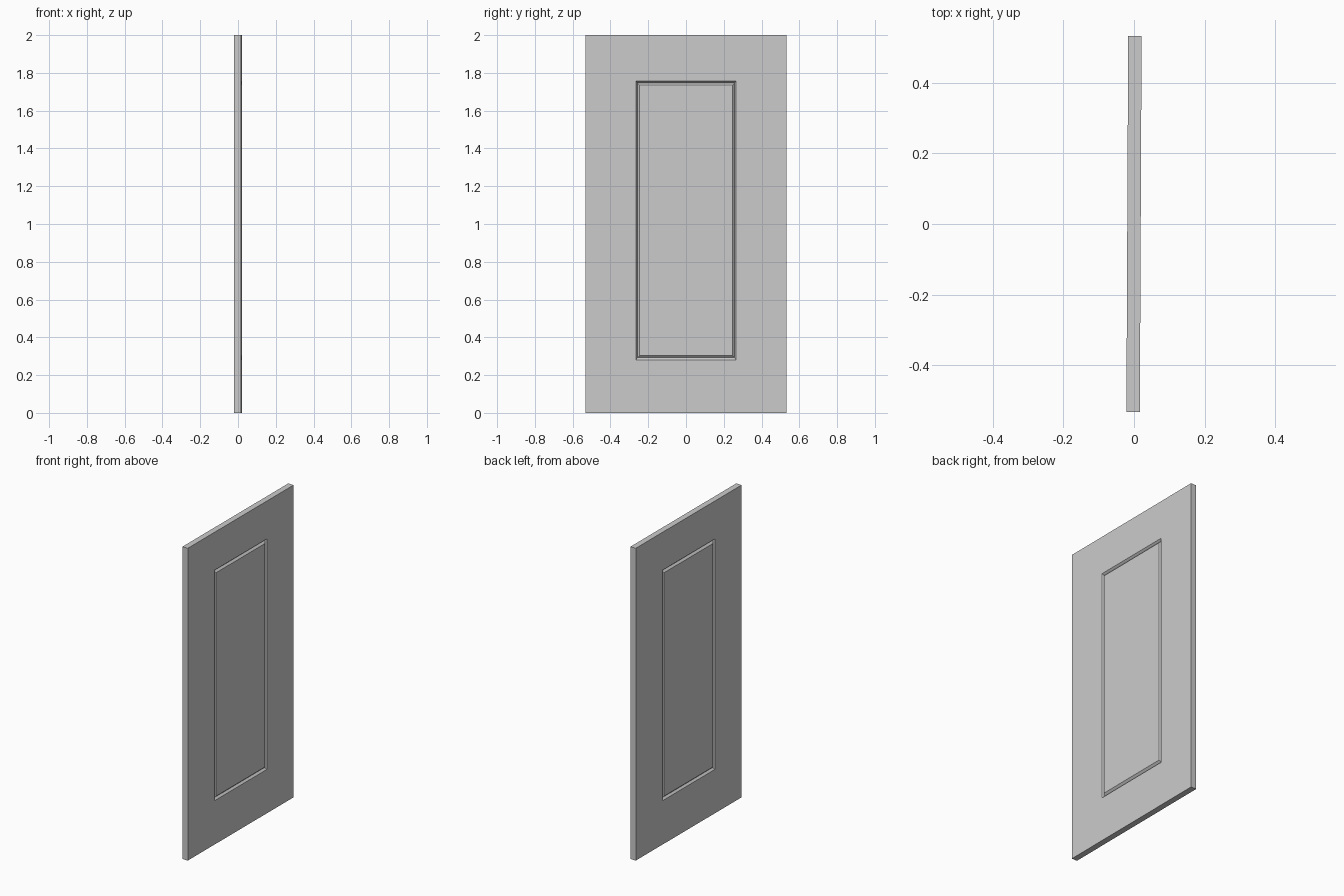
import bpy, bmesh

if "Cube" in bpy.data.objects:
    bpy.data.objects.remove(bpy.data.objects["Cube"])

W, H, T = 0.532, 2.0, 0.019      # half width, height, half thickness
SKEW = 0.0047                    # slight slant of the slab across its width
# Groove rings from outside in: y min, y max, z min, z max, depth
RINGS = [(-W, W, 0.0, H, 0.0),
         (-0.265, 0.265, 0.281, 1.757, 0.0),
         (-0.257, 0.257, 0.292, 1.747, 0.012),
         (-0.246, 0.246, 0.304, 1.735, 0.0)]

bm = bmesh.new()


def ring(side, y0, y1, z0, z1, depth):
    x = side * (T - depth)
    return [bm.verts.new((x + SKEW * y, y, z))
            for y, z in ((y0, z0), (y1, z0), (y1, z1), (y0, z1))]


def bridge(a, b):
    for i in range(4):
        j = (i + 1) % 4
        bm.faces.new((a[i], a[j], b[j], b[i]))


# Both faces with a moulded groove around the central panel
rims = []
for side in (1, -1):
    loops = [ring(side, *r) for r in RINGS]
    for a, b in zip(loops, loops[1:]):
        bridge(a, b)
    bm.faces.new(loops[-1])
    rims.append(loops[0])

# Edges of the slab
bridge(rims[0], rims[1])
bmesh.ops.recalc_face_normals(bm, faces=bm.faces)

mesh = bpy.data.meshes.new("door_panel")
bm.to_mesh(mesh)
bm.free()
door = bpy.data.objects.new("door_panel", mesh)
bpy.context.collection.objects.link(door)
